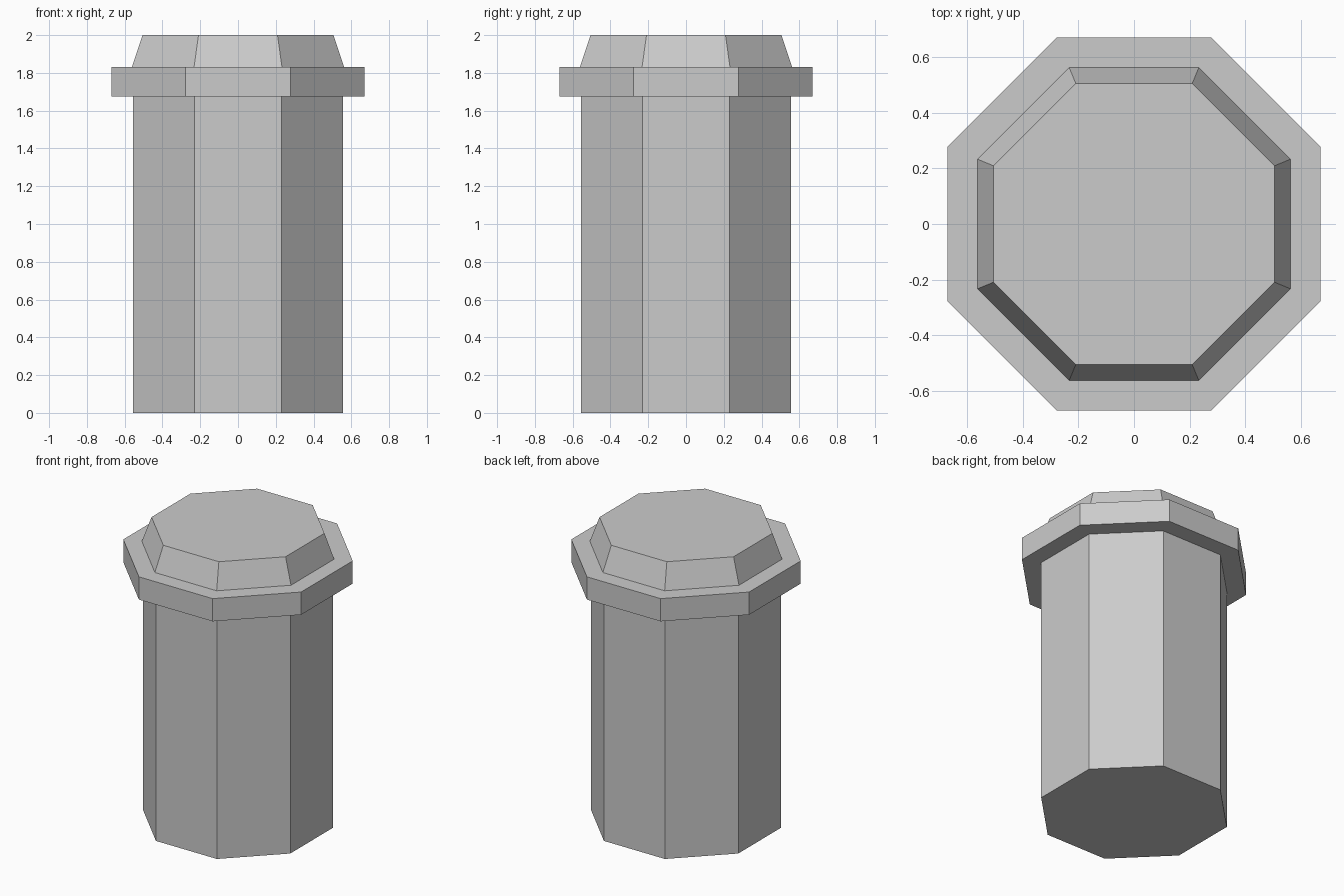
import bpy
import bmesh
from math import cos, pi, tau, sin

SIDES = 8

cube = bpy.data.objects.get("Cube")
if cube:
    bpy.data.objects.remove(cube, do_unlink=True)

# Single plain grey for every part
GREY = (0.6, 0.6, 0.6, 1.0)
grey = bpy.data.materials.new("plain_grey")
grey.use_nodes = True
grey.diffuse_color = GREY
grey.node_tree.nodes["Principled BSDF"].inputs["Base Color"].default_value = GREY


def octagon_part(name, profile):
    """Loft octagons through (distance to flat side, height) pairs and cap the ends."""
    bm = bmesh.new()
    rings = []
    for flat, z in profile:
        radius = flat / cos(pi / SIDES)
        angles = [tau * (i + 0.5) / SIDES for i in range(SIDES)]
        rings.append([bm.verts.new((radius * cos(a), radius * sin(a), z)) for a in angles])
    for low, high in zip(rings, rings[1:]):
        for i in range(SIDES):
            j = (i + 1) % SIDES
            bm.faces.new((low[i], low[j], high[j], high[i]))
    bm.faces.new(rings[0][::-1])
    bm.faces.new(rings[-1])
    mesh = bpy.data.meshes.new(name)
    bm.to_mesh(mesh)
    bm.free()
    mesh.materials.append(grey)
    obj = bpy.data.objects.new(name, mesh)
    bpy.context.collection.objects.link(obj)
    return obj


# Straight shaft, wide collar and tapered cap
octagon_part("shaft", [(0.555, 0.0), (0.555, 1.675)])
octagon_part("collar", [(0.67, 1.675), (0.67, 1.83)])
octagon_part("cap", [(0.562, 1.83), (0.505, 2.0)])
